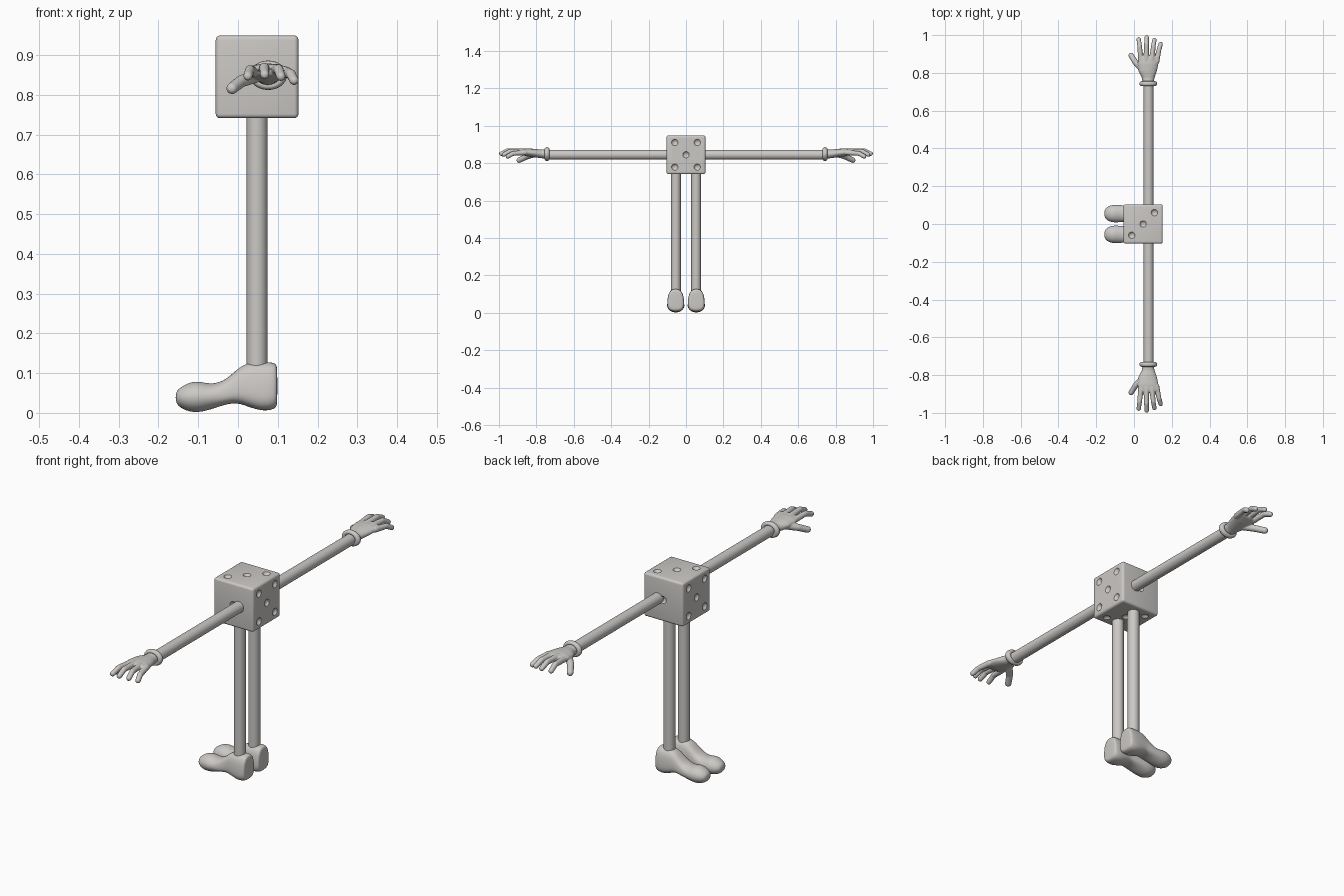
import bpy, bmesh, math
from mathutils import Vector, Matrix

if "Cube" in bpy.data.objects:
    bpy.data.objects.remove(bpy.data.objects["Cube"])

grey = bpy.data.materials.new("warm_grey")
grey.diffuse_color = (0.60, 0.58, 0.56, 1)
grey.use_nodes = True
grey.node_tree.nodes["Principled BSDF"].inputs["Base Color"].default_value = grey.diffuse_color

CX, CZ, H = 0.048, 0.845, 0.104      # die centre and half size


def make(name, bm):
    bmesh.ops.recalc_face_normals(bm, faces=bm.faces[:])
    me = bpy.data.meshes.new(name)
    bm.to_mesh(me)
    bm.free()
    me.materials.append(grey)
    ob = bpy.data.objects.new(name, me)
    bpy.context.collection.objects.link(ob)
    return ob


def finish(ob, mirror=True, angle=40):
    """Mirror to the other side, apply modifiers, smooth shading."""
    if mirror:
        m = ob.modifiers.new("mirror", "MIRROR")
        m.use_axis = (False, True, False)
    bpy.ops.object.select_all(action="DESELECT")
    bpy.context.view_layer.objects.active = ob
    ob.select_set(True)
    for m in list(ob.modifiers):
        bpy.ops.object.modifier_apply(modifier=m.name)
    bpy.ops.object.shade_smooth_by_angle(angle=math.radians(angle))


def rod(name, a, b, r):
    a, b = Vector(a), Vector(b)
    rot = (b - a).to_track_quat("Z", "Y").to_matrix().to_4x4()
    bm = bmesh.new()
    bmesh.ops.create_cone(bm, cap_ends=True, segments=32, radius1=r, radius2=r,
                          depth=(b - a).length,
                          matrix=Matrix.Translation((a + b) / 2) @ rot)
    finish(make(name, bm))


def chain(bm, blobs):
    """Solid chain of hulls between (centre, radii) ellipsoids."""
    for pair in zip(blobs, blobs[1:]):
        vs = []
        for c, r in pair:
            for i in range(1, 8):
                t = math.pi * i / 8
                for j in range(16):
                    p = math.tau * j / 16
                    vs.append(bm.verts.new((c[0] + r[0] * math.sin(t) * math.cos(p),
                                            c[1] + r[1] * math.cos(t),
                                            c[2] + r[2] * math.sin(t) * math.sin(p))))
        res = bmesh.ops.convex_hull(bm, input=vs)
        bmesh.ops.delete(bm, geom=[v for v in vs if v.is_valid and not v.link_faces],
                         context="VERTS")


# Die body with rounded edges
bm = bmesh.new()
bmesh.ops.create_cube(bm, size=2 * H, matrix=Matrix.Translation((CX, 0, CZ)))
bmesh.ops.bevel(bm, geom=bm.edges[:], offset=0.011, segments=4, profile=0.5,
                affect="EDGES")
die = make("die_body", bm)

# Pips: five on the x faces, three on top and bottom, one on the arm faces
D, OUT = 0.06, H + 0.01
pips = []
for s in (-1, 1):
    pips += [(s * OUT, 0, 0), (0, s * OUT, 0)]
    pips += [(s * OUT, a * D, b * D * 1.1) for a in (-1, 1) for b in (-1, 1)]
    pips += [(k * D, k * s * D, s * OUT) for k in (-1, 0, 1)]
bm = bmesh.new()
for p in pips:
    bmesh.ops.create_uvsphere(bm, u_segments=20, v_segments=12, radius=0.02,
                              matrix=Matrix.Translation(Vector(p) + Vector((CX, 0, CZ))))
cutter = make("pip_cutter", bm)
cutter.hide_render = True
mod = die.modifiers.new("pips", "BOOLEAN")
mod.operation, mod.solver, mod.object = "DIFFERENCE", "EXACT", cutter
finish(die, mirror=False, angle=35)
bpy.data.objects.remove(cutter)

# Arms and legs
rod("arms", (0.077, 0.09, 0.845), (0.077, 0.75, 0.845), 0.026)
rod("legs", (CX, 0.054, 0.06), (CX, 0.054, 0.75), 0.026)

# Glove cuffs
bm = bmesh.new()
rows = []
for i in range(32):
    a = math.tau * i / 32
    row = []
    for j in range(12):
        b = math.tau * j / 12
        r = 0.031 + 0.011 * math.cos(b)
        row.append(bm.verts.new((0.076 + 1.12 * r * math.cos(a),
                                 0.743 + 0.013 * math.sin(b),
                                 0.849 + 0.88 * r * math.sin(a))))
    rows.append(row)
for i in range(32):
    for j in range(12):
        n, k = (i + 1) % 32, (j + 1) % 12
        bm.faces.new((rows[i][j], rows[n][j], rows[n][k], rows[i][k]))
finish(make("glove_cuffs", bm))

# Hands: palm, four fingers and a thumb fused together
bm = bmesh.new()
palm = [(0.755, 0.075, 0.849, 0.031, 0.025), (0.775, 0.075, 0.850, 0.034, 0.023),
        (0.81, 0.072, 0.854, 0.049, 0.023), (0.85, 0.074, 0.858, 0.056, 0.021),
        (0.88, 0.078, 0.861, 0.056, 0.015)]
chain(bm, [((x, y, z), (rx, 0.012, rz)) for y, x, z, rx, rz in palm])
digits = [
    [(0.036, 0.87, 0.858), (0.030, 0.94, 0.862), (0.025, 0.978, 0.847)],
    [(0.065, 0.87, 0.865), (0.066, 0.95, 0.868), (0.067, 0.988, 0.851)],
    [(0.095, 0.87, 0.864), (0.102, 0.94, 0.864), (0.108, 0.974, 0.846)],
    [(0.120, 0.86, 0.857), (0.133, 0.925, 0.852), (0.141, 0.953, 0.836)],
    [(0.052, 0.81, 0.850), (0.008, 0.855, 0.834), (-0.015, 0.892, 0.816)],
]
for n, pts in enumerate(digits):
    r = 0.0155 if n == 4 else 0.0125
    chain(bm, [(p, (r * f,) * 3) for p, f in zip(pts, (1.15, 1, 0.95))])
hand = make("hands", bm)
mod = hand.modifiers.new("fuse", "REMESH")
mod.mode, mod.voxel_size = "VOXEL", 0.003
mod = hand.modifiers.new("soften", "SMOOTH")
mod.factor, mod.iterations = 0.5, 4
finish(hand, angle=180)

# Feet: lengthwise sections of x, bottom, top, half width
sections = [(-0.157, 0.026, 0.052, 0.018), (-0.146, 0.013, 0.064, 0.034),
            (-0.125, 0.003, 0.076, 0.045), (-0.10, 0.0, 0.081, 0.049),
            (-0.065, 0.009, 0.071, 0.046), (-0.03, 0.022, 0.083, 0.042),
            (0.0, 0.025, 0.113, 0.040), (0.025, 0.015, 0.127, 0.043),
            (0.06, 0.004, 0.127, 0.046), (0.085, 0.007, 0.128, 0.045),
            (0.096, 0.013, 0.124, 0.041), (0.099, 0.024, 0.112, 0.033)]
bm = bmesh.new()
rings = []
for x, lo, hi, w in sections:
    e = 1.0 if x < -0.05 else 0.7          # heel is boxier than the toe
    ring = []
    for j in range(20):
        t = math.tau * j / 20
        c, s = math.cos(t), math.sin(t)
        u = math.copysign(abs(c) ** e, c)
        v = math.copysign(abs(s) ** e, s)
        taper = 1 - (0.0 if x < -0.05 else 0.14) * v
        ring.append(bm.verts.new((x, 0.055 + w * u * taper * 0.98,
                                  (lo + hi) / 2 + (hi - lo) / 2 * v)))
    rings.append(ring)
for a, b in zip(rings, rings[1:]):
    for j in range(20):
        k = (j + 1) % 20
        bm.faces.new((a[j], a[k], b[k], b[j]))
bm.faces.new(rings[0])
bm.faces.new(rings[-1])
feet = make("feet", bm)
feet.modifiers.new("round", "SUBSURF").levels = 2
finish(feet, angle=60)
